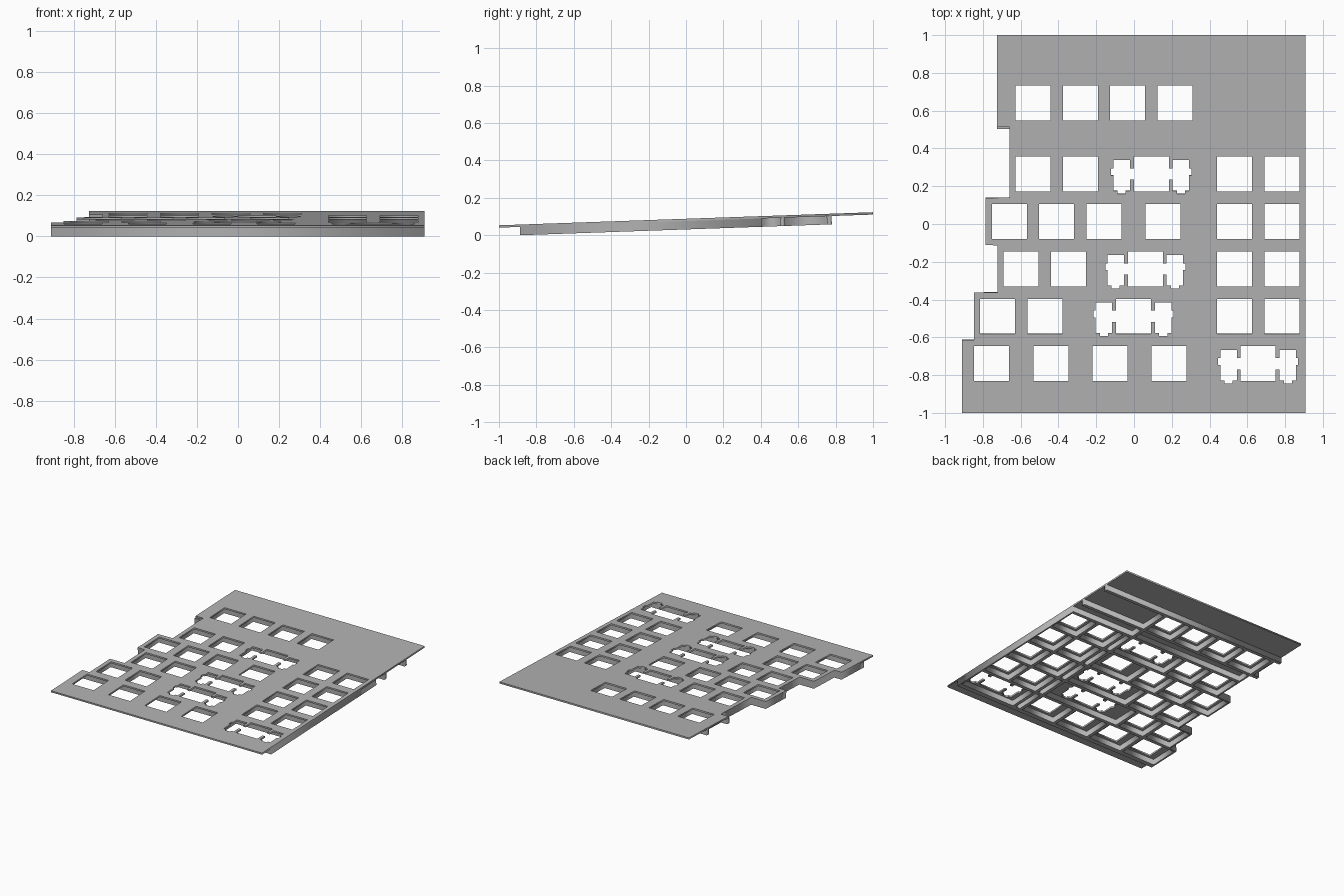
import bpy
import math

cube = bpy.data.objects.get("Cube")
if cube:
    bpy.data.objects.remove(cube, do_unlink=True)

grey = bpy.data.materials.new("plate_grey")
grey.use_nodes = True
tone = (0.45, 0.45, 0.45, 1)
grey.diffuse_color = tone
grey.node_tree.nodes["Principled BSDF"].inputs["Base Color"].default_value = tone

U = 0.2505           # key pitch
HOLE = 0.0925        # half of a switch opening
WALL = 0.013         # half of a rib
RIGHT, PAD = 0.907, 0.407
TILT = math.radians(2)
MID_Z = 0.088        # height of the top face at the centre


def rect(x0, x1, y0, y1):
    return [(x0, y0), (x1, y0), (x1, y1), (x0, y1)]


def slab(name, loops, top, bottom):
    """Extruded flat outline; loops after the first are openings."""
    curve = bpy.data.curves.new(name, "CURVE")
    curve.dimensions = "2D"
    curve.fill_mode = "BOTH"
    curve.extrude = (top - bottom) / 2
    for loop in loops:
        spline = curve.splines.new("POLY")
        spline.points.add(len(loop) - 1)
        for point, (x, y) in zip(spline.points, loop):
            point.co = (x, y, 0, 1)
        spline.use_cyclic_u = True
    obj = bpy.data.objects.new(name, curve)
    bpy.context.collection.objects.link(obj)
    curve.materials.append(grey)
    mid = (top + bottom) / 2
    obj.rotation_euler.x = TILT
    obj.location = (0, -mid * math.sin(TILT), MID_Z + mid * math.cos(TILT))
    bpy.ops.object.select_all(action="DESELECT")
    bpy.context.view_layer.objects.active = obj
    obj.select_set(True)
    bpy.ops.object.convert(target="MESH")
    return obj


def switch_hole(x, y):
    return rect(x - HOLE, x + HOLE, y - HOLE, y + HOLE)


def wide_hole(x, y):
    """Switch opening joined to a stabiliser slot on each side."""
    c, a, t = 0.157, 0.0437, 0.0217
    i, o = c - a, c + a
    half = [(HOLE, -HOLE), (HOLE, -0.03), (i, -0.03), (i, -0.089),
            (c - t, -0.089), (c - t, -0.105), (c + t, -0.105), (c + t, -0.089),
            (o, -0.089), (o, -0.007), (0.212, -0.007), (0.212, 0.03),
            (o, 0.03), (o, 0.073), (i, 0.073), (i, 0.03),
            (HOLE, 0.03), (HOLE, HOLE)]
    full = half + [(-px, py) for px, py in reversed(half)]
    return [(x + px, y + py) for px, py in full]


# Rows from back to front: centre y, left edge, key widths, number pad widths
rows = [
    (0.640, -0.660, [1, 1, 1, 1], []),
    (0.265, -0.660, [1, 1, 2], [1, 1]),
    (0.013, -0.785, [1, 1, 1, 1.5], [1, 1]),
    (-0.238, -0.723, [1, 1, 2.25], [1, 1]),
    (-0.489, -0.848, [1, 1, 2.75], [1, 1]),
    (-0.740, -0.910, [1.25, 1.25, 1.25, 1.25], [2]),
]

# Key openings and the pockets between the ribs
holes, pockets = [], []
for row, (y, left, main, pad) in enumerate(rows):
    for start, widths in ((left, main), (PAD, pad)):
        x = start
        for w in widths:
            end = x + w * U
            make = wide_hole if w >= 2 else switch_hole
            holes.append(make((x + end) / 2, y))
            pockets.append(rect(x + WALL, end - WALL,
                                y - U / 2 + WALL, y + U / 2 - WALL))
            x = end
        if widths is main and row > 0:
            pockets.append(rect(x + WALL, PAD - WALL,
                                y - U / 2 + WALL, y + U / 2 - WALL))

# Stepped left side shared by plate and ribs
steps = []
for y, left, _, _ in reversed(rows[2:]):
    steps += [(left, y - U / 2), (left, y + U / 2)]
steps[0] = (rows[-1][1], -1)
shelf = rows[0][0] - U / 2
steps += [(-0.66, rows[1][0] - U / 2)]

# Top plate
outline = [(RIGHT, 1), (RIGHT, -1)] + steps + [
    (-0.66, shelf), (-0.725, shelf), (-0.725, 1)]
slab("key_plate", [outline] + holes, 0, -0.0125)

# Rib lattice below the plate, open beside the back row
back = rows[0][0] + U / 2
inner = -0.66 + 4 * U + WALL
upper = rows[1][0] + U / 2
ribs = [(RIGHT, -0.889)] + [(steps[0][0], -0.889)] + steps[1:] + [
    (-0.66, shelf - WALL), (-0.725, shelf - WALL), (-0.725, shelf + WALL),
    (-0.66 - WALL, shelf + WALL), (-0.66 - WALL, back - WALL),
    (-0.725, back - WALL), (-0.725, back + WALL),
    (RIGHT, back + WALL), (RIGHT, back - WALL),
    (inner, back - WALL), (inner, shelf + WALL), (RIGHT, shelf + WALL),
    (RIGHT, shelf - WALL), (inner, shelf - WALL), (inner, upper + WALL),
    (RIGHT, upper + WALL)]
gap = rect(-0.66 + WALL, inner - 2 * WALL, upper + WALL, shelf - WALL)
slab("support_ribs", [ribs, gap] + pockets, -0.0125, -0.057)
